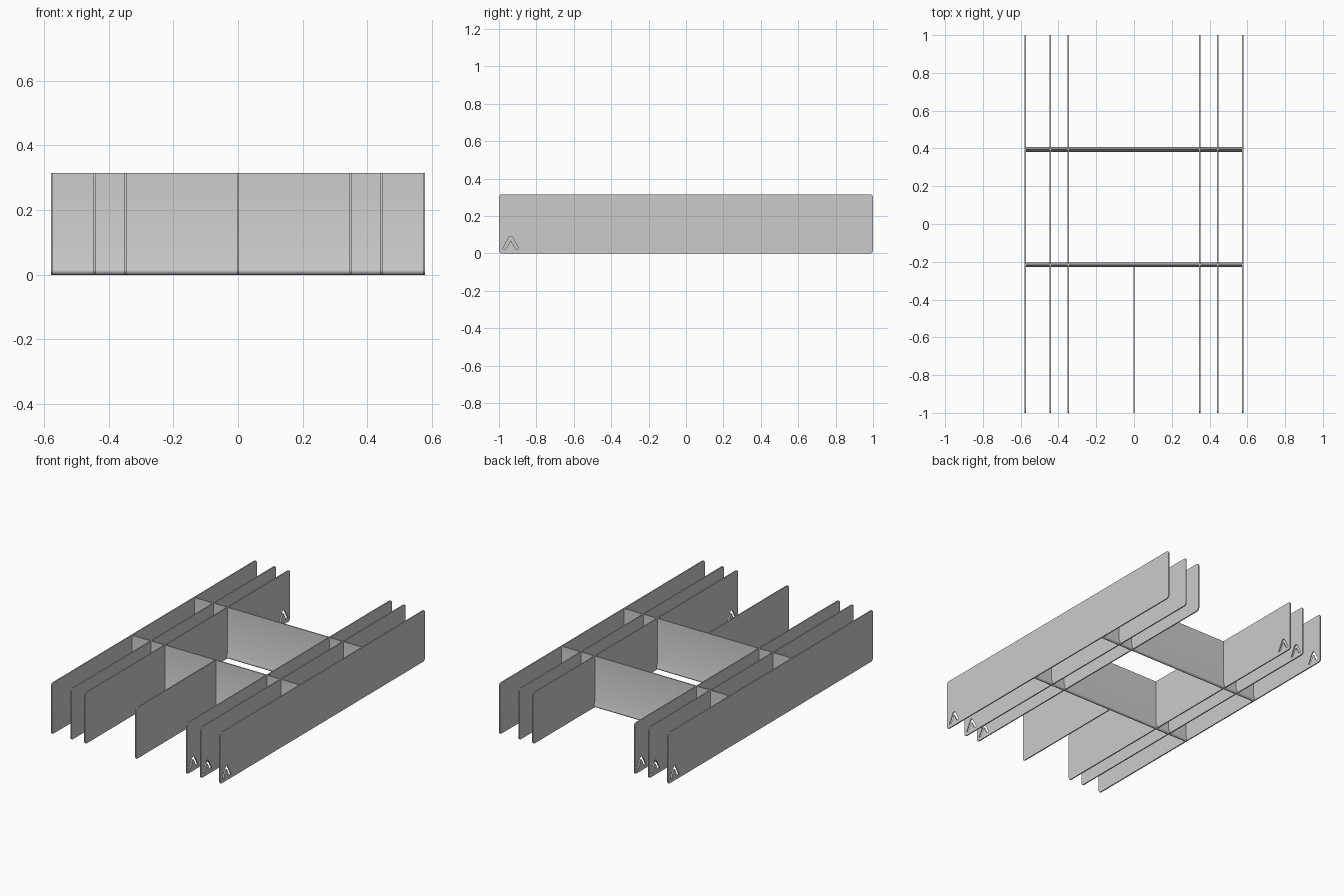
import bpy
from math import sin, cos, pi, radians

if "Cube" in bpy.data.objects:
    bpy.data.objects.remove(bpy.data.objects["Cube"])

HEIGHT = 0.315
THICK = 0.007
OUTER = 0.5785


def rounded_rect(x0, x1, z0, z1, r=0.016, n=5):
    pts = []
    corners = [(x1 - r, z1 - r, 0), (x0 + r, z1 - r, 1), (x0 + r, z0 + r, 2), (x1 - r, z0 + r, 3)]
    for cx, cz, q in corners:
        for i in range(n + 1):
            a = (q + i / n) * pi / 2
            pts.append((cx + r * cos(a), cz + r * sin(a)))
    return pts


def plate(name, outlines, depth, location=(0, 0, 0), turn=90):
    """Filled outlines in the upright y/z plane, extruded along x."""
    curve = bpy.data.curves.new(name, 'CURVE')
    curve.dimensions = '2D'
    curve.fill_mode = 'BOTH'
    curve.extrude = depth / 2
    for pts in outlines:
        spline = curve.splines.new('POLY')
        spline.points.add(len(pts) - 1)
        for p, (u, v) in zip(spline.points, pts):
            p.co = (u, v, 0, 1)
        spline.use_cyclic_u = True
    obj = bpy.data.objects.new(name, curve)
    bpy.context.collection.objects.link(obj)
    obj.location = location
    obj.rotation_euler = (radians(90), 0, radians(turn))
    bpy.ops.object.select_all(action='DESELECT')
    obj.select_set(True)
    bpy.context.view_layer.objects.active = obj
    bpy.ops.object.convert(target='MESH')
    bpy.ops.object.shade_smooth_by_angle(angle=radians(30))
    return bpy.context.object


# Long side panels with a chevron cutout; the left set is turned half around
panel = rounded_rect(-1, 1, 0, HEIGHT)
c = -0.937
chevron = [(c - 0.044, 0.022), (c - 0.010, 0.086), (c, 0.091), (c + 0.010, 0.086),
           (c + 0.044, 0.022), (c + 0.026, 0.022), (c + 0.002, 0.068),
           (c - 0.002, 0.068), (c - 0.026, 0.022)]
for i, x in enumerate((0.348, 0.443, OUTER - THICK / 2), 1):
    plate(f"right_panel_{i}", [panel, chevron], THICK, (x, 0, 0), 90)
    plate(f"left_panel_{i}", [panel, chevron], THICK, (-x, 0, 0), -90)

# Cross panels: thin sheet flaring into a rounded bead along the bottom
t, r = THICK / 2, 0.0125
bead = [(r * cos(a), r + r * sin(a)) for a in (radians(-195 + 210 * i / 16) for i in range(17))]
cross = [(-t, HEIGHT), (-t, 0.04)] + bead + [(t, 0.04), (t, HEIGHT)]
for name, y in (("rear_cross_panel", 0.394), ("front_cross_panel", -0.216)):
    plate(name, [cross], OUTER * 2, (0, y, 0))

# Short centre divider in the front bay
plate("centre_divider", [rounded_rect(-1, -0.216, 0, HEIGHT)], THICK)
